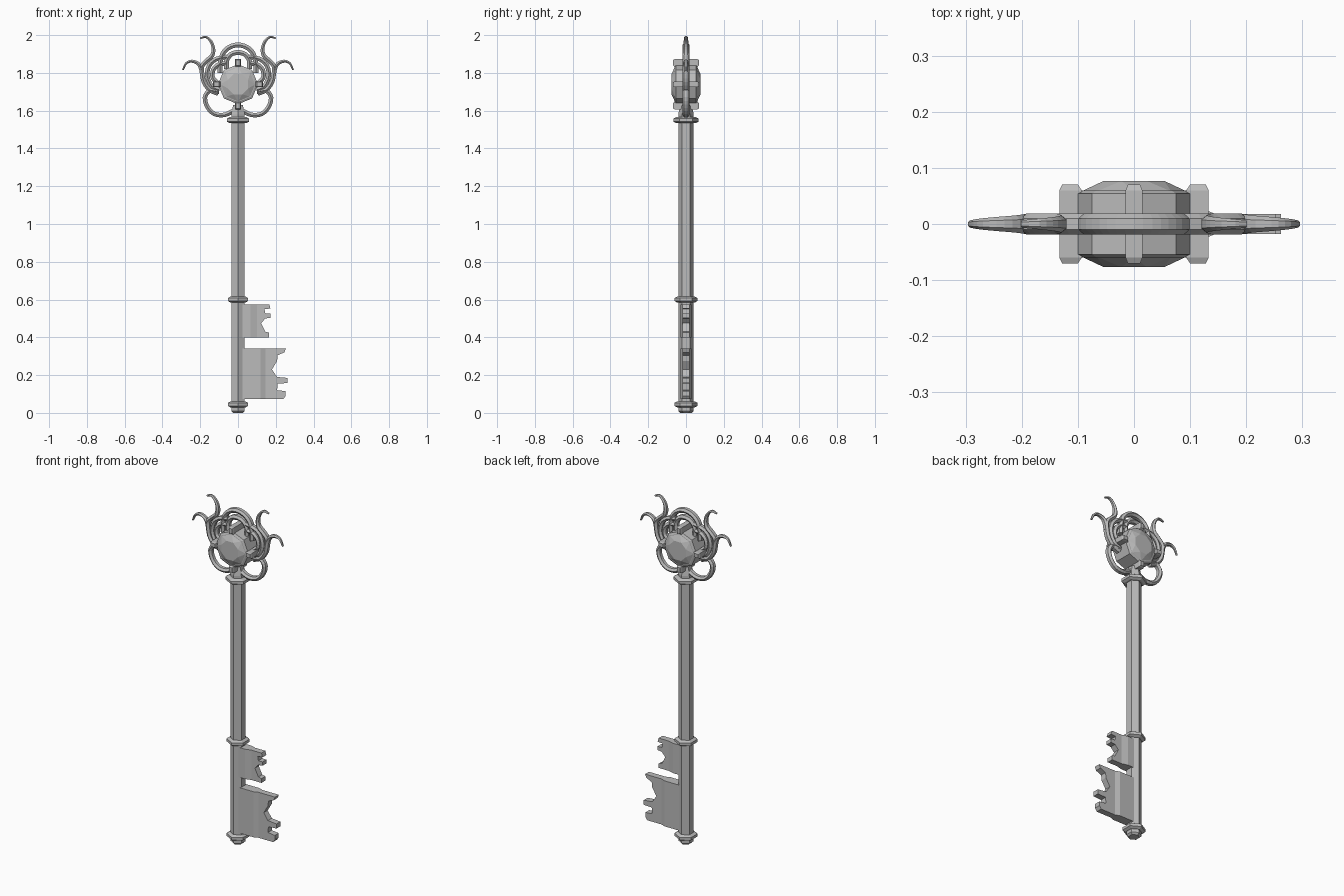
import bpy, bmesh, math
from mathutils import Vector

cube = bpy.data.objects.get("Cube")
if cube:
    bpy.data.objects.remove(cube)

metal = bpy.data.materials.new("grey_metal")
metal.use_nodes = True
GREY = (0.5, 0.5, 0.5, 1)
metal.diffuse_color = GREY
metal.node_tree.nodes["Principled BSDF"].inputs["Base Color"].default_value = GREY

CENTRE = 1.74  # height of the jewel


def finish(name, bm):
    bmesh.ops.recalc_face_normals(bm, faces=bm.faces)
    mesh = bpy.data.meshes.new(name)
    bm.to_mesh(mesh)
    bm.free()
    mesh.materials.append(metal)
    obj = bpy.data.objects.new(name, mesh)
    bpy.context.collection.objects.link(obj)
    return obj


def loft(name, rings):
    """Skin a list of equal-sized vertex rings and cap both ends."""
    bm = bmesh.new()
    rows = [[bm.verts.new(p) for p in ring] for ring in rings]
    n = len(rows[0])
    for a, b in zip(rows, rows[1:]):
        for i in range(n):
            j = (i + 1) % n
            bm.faces.new((a[i], a[j], b[j], b[i]))
    bm.faces.new(rows[0])
    bm.faces.new(rows[-1])
    return finish(name, bm)


def hex_turned(name, profile):
    """Six-sided turned part from (radius, height) pairs, one edge facing front."""
    angles = [math.radians(90 + 60 * i) for i in range(6)]
    return loft(name, [[(r * math.cos(a), r * math.sin(a), z) for a in angles]
                       for r, z in profile])


def plate(name, outline, half):
    """Flat plate from an (x, z) outline."""
    return loft(name, [[(x, y, z) for x, z in outline] for y in (-half, half)])


def smooth_path(points, steps=3):
    pts = [Vector(p) for p in points]
    pts = [2 * pts[0] - pts[1]] + pts + [2 * pts[-1] - pts[-2]]
    path = []
    for p, q, r, s in zip(pts, pts[1:], pts[2:], pts[3:]):
        for k in range(steps):
            t = k / steps
            path.append(0.5 * (2 * q + (r - p) * t + (2 * p - 5 * q + 4 * r - s) * t * t
                               + (3 * q - p - 3 * r + s) * t ** 3))
    return path + [pts[-2]]


def wire(name, points, width=0.013, taper=False):
    """Six-sided wire swept along an (x, z) path, optionally thinning to its end."""
    path = smooth_path(points)
    rings = []
    for i, p in enumerate(path):
        d = (path[min(i + 1, len(path) - 1)] - path[max(i - 1, 0)]).normalized()
        u = i / (len(path) - 1)
        s = 1 - 0.65 * max(0, u - 0.4) / 0.6 if taper else 1
        ring = []
        for k in range(6):
            a = math.radians(60 * k + 30)
            w = width * s * math.cos(a) * 1.15
            ring.append((p.x - d.y * w, 0.019 * s * math.sin(a), p.y + d.x * w))
        rings.append(ring)
    return loft(name, rings)


# Shaft, collars and end knob
hex_turned("shaft", [(0.041, 0.03), (0.041, 1.58), (0.03, 1.63)])
for label, z, r, h in (("top", 1.55, 0.067, 0.016), ("middle", 0.6, 0.061, 0.016),
                       ("bottom", 0.045, 0.061, 0.016)):
    hex_turned(label + "_collar", [(r - 0.015, z - h), (r, z - h / 2),
                                   (r, z + h / 2), (r - 0.015, z + h)])
hex_turned("end_knob", [(0.03, 0), (0.041, 0.01), (0.041, 0.03)])

# Key bits: notched plates with a thicker tapered root
plate("upper_bit", [(0.03, 0.575), (0.165, 0.575), (0.172, 0.552), (0.14, 0.55),
                    (0.145, 0.525), (0.172, 0.525), (0.172, 0.503), (0.145, 0.5),
                    (0.122, 0.475), (0.145, 0.43), (0.165, 0.425), (0.165, 0.4),
                    (0.03, 0.4)], 0.018)
plate("lower_bit", [(0.03, 0.34), (0.253, 0.34), (0.245, 0.32), (0.21, 0.305),
                    (0.207, 0.275), (0.18, 0.23), (0.207, 0.19), (0.262, 0.185),
                    (0.262, 0.158), (0.21, 0.155), (0.207, 0.12), (0.252, 0.115),
                    (0.252, 0.09), (0.24, 0.073), (0.03, 0.073)], 0.018)
for label, x0, x1, low, high in (("upper", 0.065, 0.1, 0.4, 0.575),
                                 ("lower", 0.12, 0.145, 0.073, 0.34)):
    section = [(0.02, -0.028), (x0, -0.028), (x1, -0.018),
               (x1, 0.018), (x0, 0.028), (0.02, 0.028)]
    loft(label + "_bit_root", [[(x, y, z) for x, y in section] for z in (low, high)])


# Eight-sided jewel setting
def octagon(r, y, turn=0):
    return [(r * math.cos(math.radians(45 * i + turn)), y,
             CENTRE + r * math.sin(math.radians(45 * i + turn))) for i in range(8)]


loft("setting", [octagon(0.094, -0.06), octagon(0.106, -0.054),
                 octagon(0.106, 0.054), octagon(0.094, 0.06)])

# Faceted jewel, the same on front and back
bm = bmesh.new()
for side in (-1, 1):
    for p in octagon(0.094, side * 0.058) + octagon(0.058, side * 0.077, 22.5):
        bm.verts.new(p)
bmesh.ops.convex_hull(bm, input=bm.verts)
finish("jewel", bm)

# Four prongs around the setting
for i, label in enumerate(("left", "top", "right", "bottom")):
    a = math.radians(90 * i)
    out, across = Vector((math.cos(a), 0, math.sin(a))), Vector((-math.sin(a), 0, math.cos(a)))
    rings = []
    for y, r0, r1, w in ((-0.07, 0.1, 0.128, 0.011), (-0.06, 0.093, 0.133, 0.015),
                         (0.06, 0.093, 0.133, 0.015), (0.07, 0.1, 0.128, 0.011)):
        rings.append([out * r + across * s + Vector((0, y, CENTRE))
                      for r, s in ((r0, -w), (r1, -w), (r1, w), (r0, w))])
    loft(label + "_prong", rings)

# Arches over the jewel
for label, half in (("outer", [(0.095, 1.8), (0.092, 1.865), (0.075, 1.91), (0.042, 1.938)]),
                    ("inner", [(0.06, 1.82), (0.06, 1.865), (0.037, 1.898)])):
    peak = (0, 1.948 if label == "outer" else 1.908)
    wire(label + "_arch", half + [peak] + [(-x, z) for x, z in reversed(half)])

# Scrollwork, mirrored left and right
scrolls = {
    "side_tendril": ([(0.105, 1.69), (0.15, 1.71), (0.182, 1.755), (0.192, 1.81),
                      (0.21, 1.848), (0.245, 1.862), (0.275, 1.85), (0.292, 1.815)], True),
    "top_tendril": ([(0.19, 1.79), (0.19, 1.835), (0.165, 1.865), (0.138, 1.89),
                     (0.13, 1.925), (0.142, 1.965), (0.17, 1.99), (0.2, 1.983)], True),
    "lower_loop": ([(0.015, 1.605), (0.07, 1.578), (0.125, 1.583), (0.162, 1.62),
                    (0.175, 1.67), (0.15, 1.705), (0.1, 1.7)], False),
    "outer_petal": ([(0.06, 1.885), (0.115, 1.873), (0.152, 1.84), (0.163, 1.785),
                     (0.14, 1.73), (0.1, 1.71)], False),
    "inner_petal": ([(0.06, 1.85), (0.1, 1.845), (0.13, 1.818), (0.134, 1.775),
                     (0.105, 1.745)], False),
}
for name, (points, taper) in scrolls.items():
    for label, s in (("left_", 1), ("right_", -1)):
        wire(label + name, [(s * x, z) for x, z in points], 0.012, taper)
